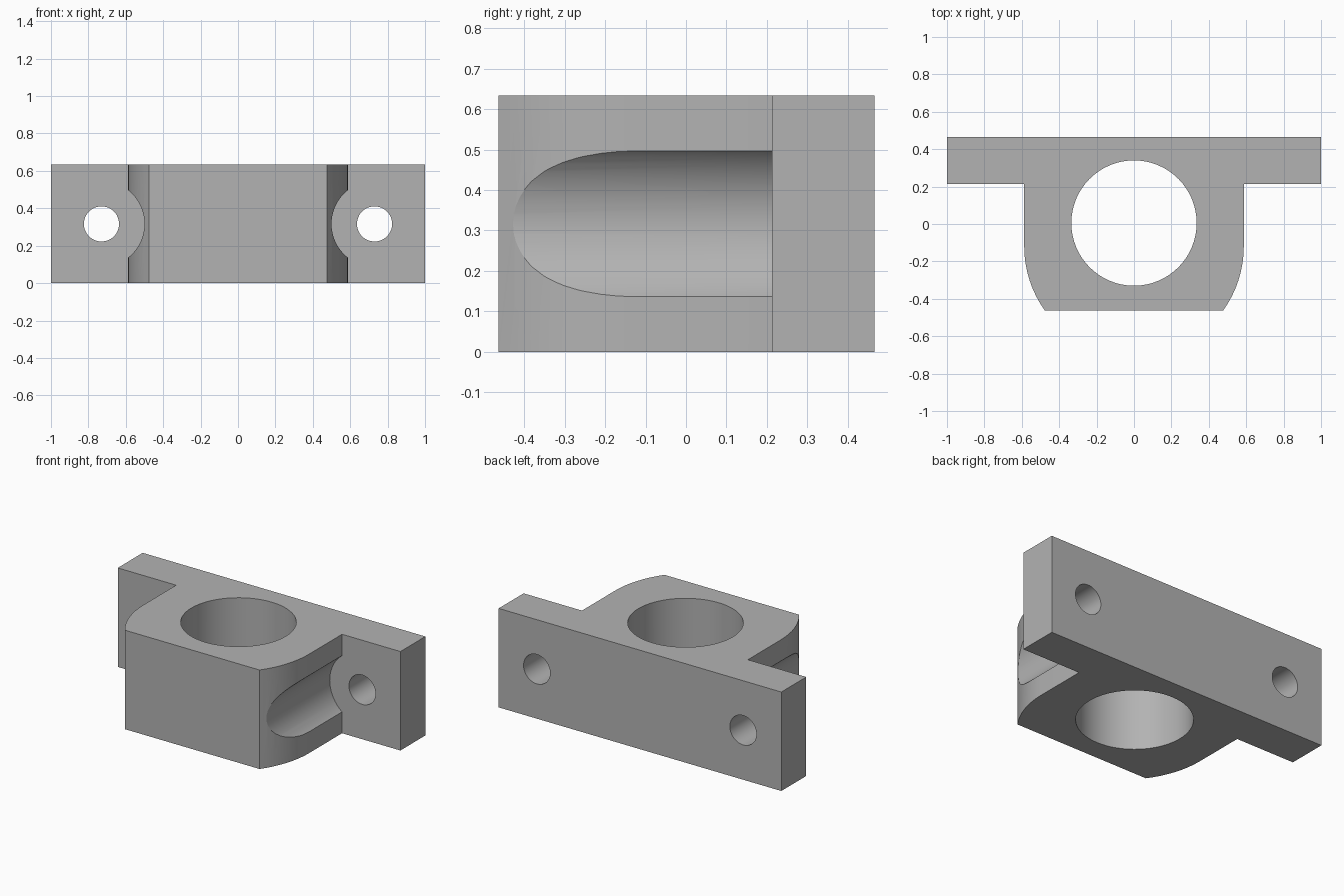
import bpy, bmesh, math

if "Cube" in bpy.data.objects:
    bpy.data.objects.remove(bpy.data.objects["Cube"])

H = 0.633            # block height
BACK, STEP, FRONT = 0.465, 0.213, -0.463
HALF = 0.587         # half width of the body
ARC_Y = -0.12        # where the rounded flank begins
HOLE_X, HOLE_Z = 0.73, H / 2

grey = bpy.data.materials.new("light grey")
grey.diffuse_color = (0.45, 0.45, 0.45, 1)
grey.use_nodes = True
grey.node_tree.nodes["Principled BSDF"].inputs["Base Color"].default_value = grey.diffuse_color


def cutter(name, radius, loc, depth, along_y=False, sides=64):
    rot = (math.pi / 2, 0, 0) if along_y else (0, 0, 0)
    bpy.ops.mesh.primitive_cylinder_add(vertices=sides, radius=radius, depth=depth,
                                        location=loc, rotation=rot)
    ob = bpy.context.object
    ob.name = name
    ob.hide_render = True
    return ob


# Half outline: flange, step, straight flank, rounded flank to the flat front
end = math.asin((ARC_Y - FRONT) / HALF)
half = [(1, BACK), (1, STEP), (HALF, STEP)]
half += [(HALF * math.cos(end * i / 8), ARC_Y - HALF * math.sin(end * i / 8)) for i in range(9)]
outline = half + [(-x, y) for x, y in reversed(half)]

# Extruded body
bm = bmesh.new()
base = bm.faces.new([bm.verts.new((x, y, 0)) for x, y in outline])
top = bmesh.ops.extrude_face_region(bm, geom=[base])["geom"]
bmesh.ops.translate(bm, vec=(0, 0, H), verts=[g for g in top if isinstance(g, bmesh.types.BMVert)])
bmesh.ops.recalc_face_normals(bm, faces=bm.faces)
mesh = bpy.data.meshes.new("bearing_block")
bm.to_mesh(mesh)
bm.free()
block = bpy.data.objects.new("bearing_block", mesh)
bpy.context.collection.objects.link(block)
mesh.materials.append(grey)

# Main bore, then a bolt hole and tool clearance groove on each side
cutters = [cutter("bore_cutter", 0.335, (0, 0.005, H / 2), 2)]
for side, s in (("left", -1), ("right", 1)):
    cutters.append(cutter(f"{side}_bolt_cutter", 0.094, (s * HOLE_X, 0.3, HOLE_Z), 1, True, 48))
    cutters.append(cutter(f"{side}_groove_cutter", 0.23, (s * HOLE_X, STEP - 0.5, HOLE_Z), 1, True))

bpy.ops.object.select_all(action='DESELECT')
block.select_set(True)
bpy.context.view_layer.objects.active = block
for c in cutters:
    c.data.materials.append(grey)
    mod = block.modifiers.new(c.name, 'BOOLEAN')
    mod.operation, mod.solver, mod.object = 'DIFFERENCE', 'EXACT', c
    bpy.ops.object.modifier_apply(modifier=mod.name)
for c in cutters:
    bpy.data.objects.remove(c)

bpy.ops.object.shade_smooth_by_angle(angle=math.radians(25))
